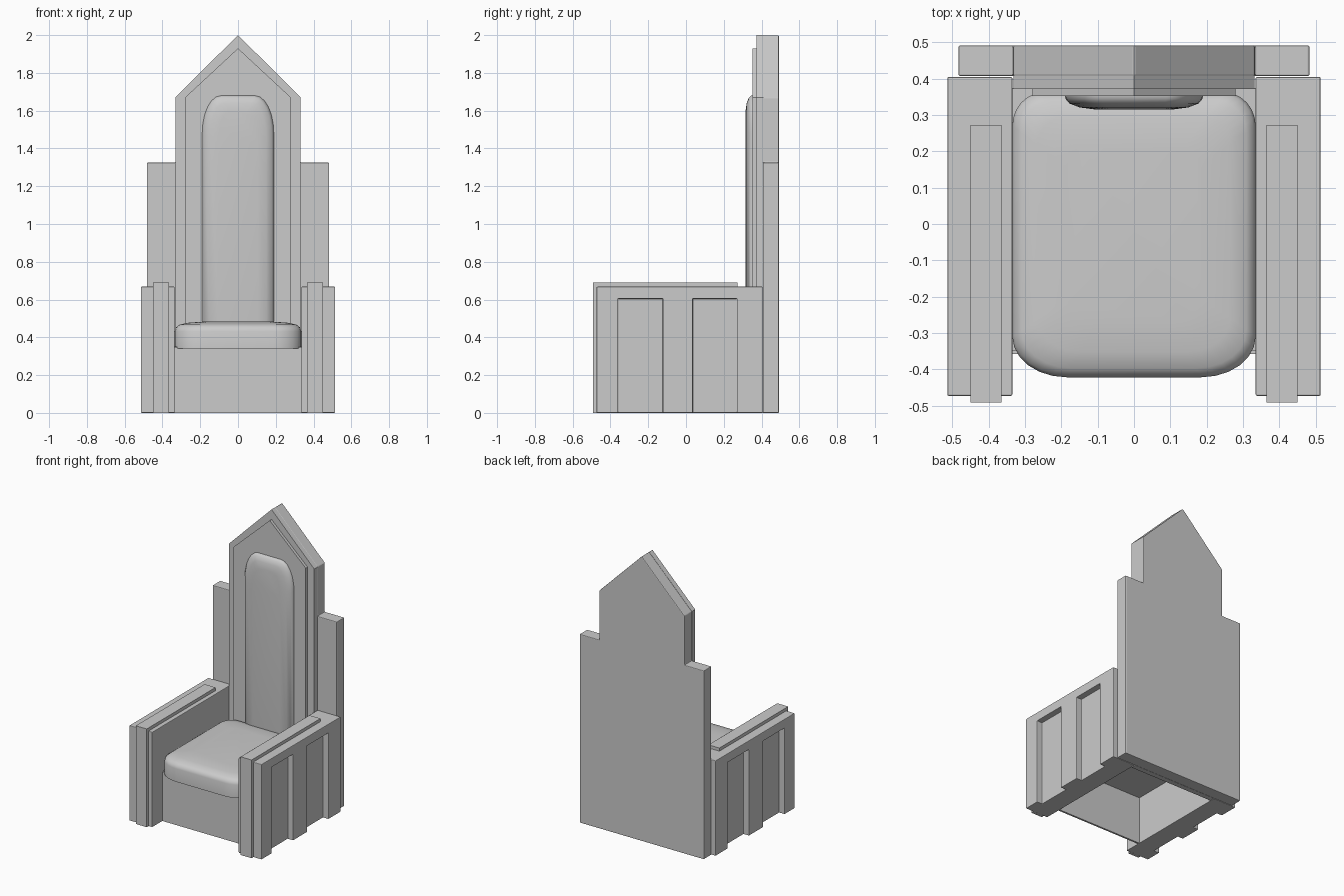
import bpy, bmesh, math

if "Cube" in bpy.data.objects:
    bpy.data.objects.remove(bpy.data.objects["Cube"])


def new_object(name, verts, faces):
    mesh = bpy.data.meshes.new(name)
    mesh.from_pydata(verts, [], faces)
    bm = bmesh.new()
    bm.from_mesh(mesh)
    bmesh.ops.recalc_face_normals(bm, faces=bm.faces)
    bm.to_mesh(mesh)
    bm.free()
    ob = bpy.data.objects.new(name, mesh)
    bpy.context.collection.objects.link(ob)
    return ob


def prism(name, profile, axis, lo, hi):
    """Extrude a 2D profile along x (profile is y,z) or y (profile is x,z)."""
    n = len(profile)
    verts = [(d, p, q) if axis == 'x' else (p, d, q)
             for d in (lo, hi) for p, q in profile]
    faces = [list(range(n)), list(range(n, 2 * n))]
    faces += [[i, (i + 1) % n, n + (i + 1) % n, n + i] for i in range(n)]
    return new_object(name, verts, faces)


def rect(a0, a1, b0, b1):
    return [(a0, b0), (a1, b0), (a1, b1), (a0, b1)]


def mirrored(half):
    return half + [(-x, z) for x, z in reversed(half) if x > 0]


def bevel(ob, width):
    m = ob.modifiers.new("Bevel", 'BEVEL')
    m.width = width
    m.segments = 2
    m.limit_method = 'ANGLE'


def mirror(ob):
    m = ob.modifiers.new("Mirror", 'MIRROR')
    m.use_axis = (True, False, False)


def smooth(ob):
    bpy.ops.object.select_all(action='DESELECT')
    ob.select_set(True)
    bpy.context.view_layer.objects.active = ob
    bpy.ops.object.shade_smooth_by_angle(angle=math.radians(40))


def corner(cx, cy, rx, ry, start, steps=6):
    """Quarter ellipse, from angle start (degrees) to start + 90."""
    return [(cx + rx * math.cos(math.radians(start + 90 * i / steps)),
             cy + ry * math.sin(math.radians(start + 90 * i / steps)))
            for i in range(steps + 1)]


def cushion(name, outline, levels, place):
    """Stack inset copies of an outline; levels are (inset, height)."""
    us, vs = zip(*outline)
    cu, cv = (max(us) + min(us)) / 2, (max(vs) + min(vs)) / 2
    hu, hv = (max(us) - min(us)) / 2, (max(vs) - min(vs)) / 2
    n = len(outline)
    verts = [place(cu + (u - cu) * (hu - d) / hu, cv + (v - cv) * (hv - d) / hv, h)
             for d, h in levels for u, v in outline]
    faces = [list(range(n)), list(range(len(verts) - n, len(verts)))]
    for k in range(len(levels) - 1):
        faces += [[k * n + i, k * n + (i + 1) % n,
                   (k + 1) * n + (i + 1) % n, (k + 1) * n + i] for i in range(n)]
    ob = new_object(name, verts, faces)
    smooth(ob)
    return ob


# Backrest: stepped rear slab, pointed front slab and raised inner panel
rear = prism("back_slab", mirrored([(0.483, 0), (0.483, 1.325), (0.332, 1.325),
                                    (0.332, 1.67), (0, 2.0)]), 'y', 0.407, 0.492)
bevel(rear, 0.005)
prism("back_gable", mirrored([(0.332, 0), (0.332, 1.67), (0, 2.0)]), 'y', 0.372, 0.409)
prism("back_inner_panel", mirrored([(0.28, 0.34), (0.28, 1.67), (0, 1.93)]),
      'y', 0.352, 0.374)

# Padded back cushion with rounded top
top = corner(0.09, 1.48, 0.10, 0.20, 0)
back_outline = mirrored([(0.19, 0.40)] + top + [(0, 1.68)])
cushion("back_cushion", back_outline,
        [(0, 0.354), (0.001, 0.345), (0.012, 0.332), (0.04, 0.321), (0.085, 0.315)],
        lambda u, v, h: (u, h, v))

# Seat cushion
seat_outline = (corner(0.25, 0.27, 0.085, 0.092, 0) + corner(-0.25, 0.27, 0.085, 0.092, 90)
                + corner(-0.185, -0.31, 0.15, 0.112, 180)
                + corner(0.185, -0.31, 0.15, 0.112, 270))
cushion("seat_cushion", seat_outline,
        [(0, 0.34), (0, 0.432), (0.006, 0.452), (0.025, 0.467), (0.07, 0.477), (0.15, 0.483)],
        lambda u, v, h: (u, v, h))

# Front board and seat board; the base is hollow underneath
prism("front_board", rect(-0.358, -0.345, 0, 0.345), 'x', -0.337, 0.337)
prism("seat_board", rect(-0.35, 0.375, 0.338, 0.352), 'x', -0.337, 0.337)

# Arms with two recessed outer panels each
arm = prism("arm", rect(-0.473, 0.405, 0, 0.668), 'x', 0.335, 0.514)
for y0, y1 in ((-0.36, -0.122), (0.035, 0.27)):
    cutter = prism("panel_cutter", rect(y0, y1, -0.1, 0.605), 'x', 0.472, 0.6)
    cutter.hide_render = True
    cutter.hide_viewport = True
    cut = arm.modifiers.new("Recess", 'BOOLEAN')
    cut.operation = 'DIFFERENCE'
    cut.solver = 'EXACT'
    cut.object = cutter
bevel(arm, 0.004)
mirror(arm)

# Raised strip running up the arm front and along its top
strip = prism("arm_strip", [(-0.492, 0), (-0.47, 0), (-0.47, 0.665), (0.272, 0.665),
                            (0.272, 0.69), (-0.492, 0.69)], 'x', 0.365, 0.45)
mirror(strip)
